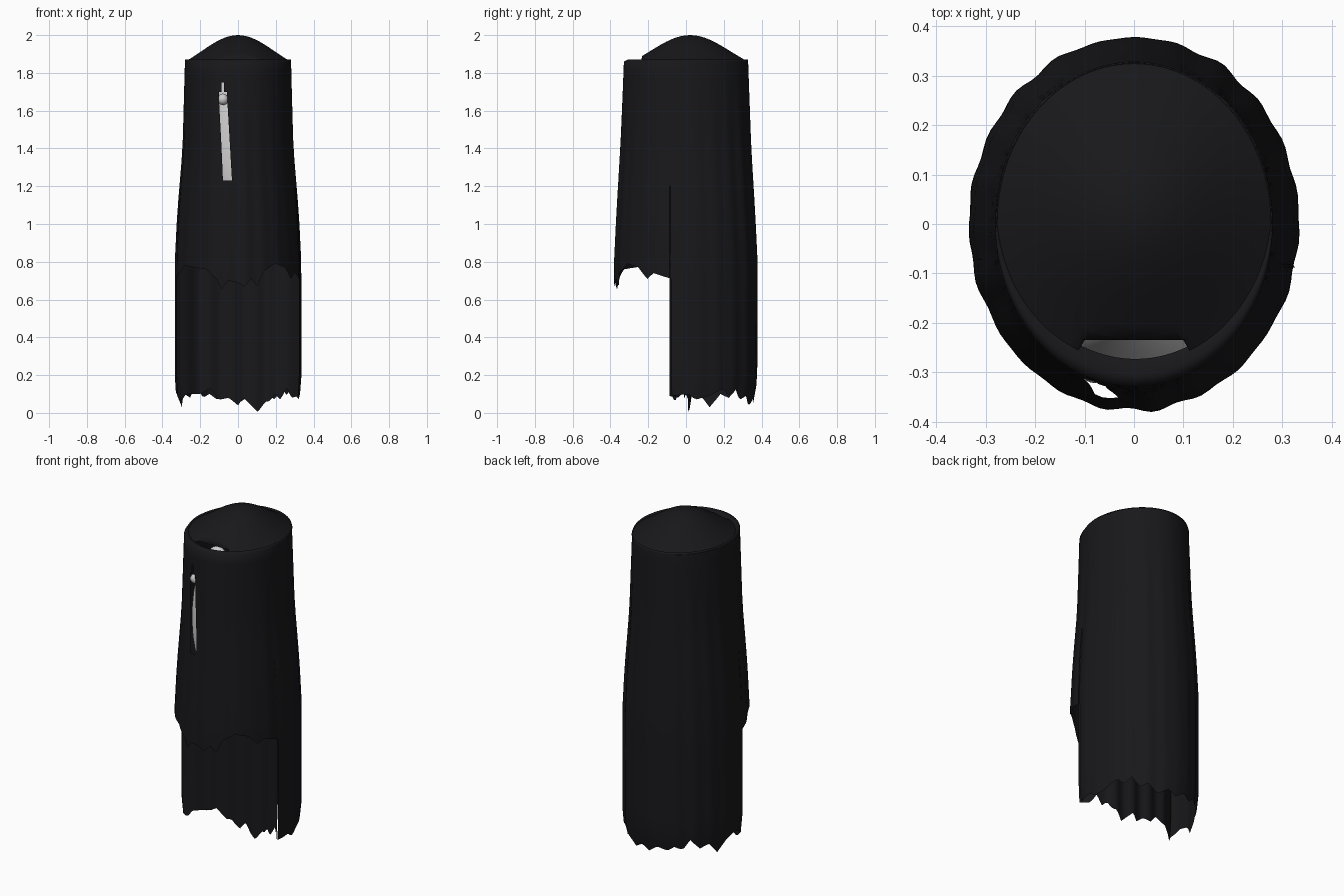
import bpy, bmesh, math, random

if "Cube" in bpy.data.objects:
    bpy.data.objects.remove(bpy.data.objects["Cube"])

random.seed(4)
N = 120
STEP = 360 / N


def material(name, color):
    m = bpy.data.materials.new(name)
    m.diffuse_color = color
    m.use_nodes = True
    m.node_tree.nodes["Principled BSDF"].inputs["Base Color"].default_value = m.diffuse_color
    return m


black = material("black_cloth", (0.009, 0.009, 0.011, 1))


def interp(table, t):
    for (a, p), (b, q) in zip(table, table[1:]):
        if t <= b:
            return p + (q - p) * max(0, t - a) / (b - a)
    return table[-1][1]


# Cloak half-widths by height: x and y
WIDTH_X = [(0, .318), (.17, .334), (.8, .334), (1.05, .322), (1.4, .293), (1.86, .281)]
WIDTH_Y = [(0, .345), (.17, .376), (.8, .378), (1.05, .366), (1.4, .345), (1.86, .329)]
# Torn hems by angle in degrees (0 = +x, 90 = back, 270 = front)
BACK_HEM = [(-12, .09), (2, .10), (8, .07), (20, .09), (32, .13), (38, .09), (45, .13),
            (53, .07), (60, .09), (71, .04), (82, .08), (90, .05), (100, .09), (110, .07),
            (117, .10), (125, .08), (132, .14), (141, .08), (150, .10), (159, .03),
            (169, .10), (180, .12), (192, .09)]
FRONT_HEM = [(192, .71), (201, .74), (213, .78), (225, .77), (240, .76), (250, .71),
             (255, .655), (261, .70), (270, .69), (276, .67), (282, .71), (288, .67),
             (294, .75), (306, .79), (318, .77), (327, .71), (333, .74), (348, .71)]
# Hem of the inner panel by x
PANEL_HEM = [(-.33, .09), (-.31, .06), (-.28, .10), (-.2, .10), (-.15, .13), (-.1, .07),
             (-.05, .08), (0, .04), (.03, .08), (.11, .005), (.15, .06), (.17, .06),
             (.2, .10), (.23, .07), (.26, .13), (.29, .08), (.33, .09)]
CREASES = [(random.randint(11, 29), random.uniform(0, 6.28)) for _ in range(5)]


def cloak_point(deg, z, shrink=1.0):
    # slight twist near the front so that the slit slants
    twist = -6 * math.exp(-((deg % 360 - 258) / 25) ** 2)
    d = deg + twist * min(1, max(0, (z - 1.23) / .45))
    a = math.radians(d)
    deep = min(1, max(0, (1.86 - z) / .5))
    fold = sum(math.sin(k * a + p + .6 * z) for k, p in CREASES) * .003 * deep
    r = shrink * (1 + fold)
    return (interp(WIDTH_X, z) * math.cos(a) * r, interp(WIDTH_Y, z) * math.sin(a) * r, z)


def finish(bm, name, mat):
    bmesh.ops.remove_doubles(bm, verts=bm.verts, dist=.0004)
    bmesh.ops.recalc_face_normals(bm, faces=bm.faces)
    me = bpy.data.meshes.new(name)
    bm.to_mesh(me)
    bm.free()
    ob = bpy.data.objects.new(name, me)
    bpy.context.collection.objects.link(ob)
    if mat:
        me.materials.append(mat)
    for p in me.polygons:
        p.use_smooth = True
    return ob


def grid(bm, rows):
    vs = [[bm.verts.new(c) for c in row] for row in rows]
    for r0, r1 in zip(vs, vs[1:]):
        for i in range(len(r0) - 1):
            bm.faces.new((r0[i], r0[i + 1], r1[i + 1], r1[i]))


# Cloak: upper tube, then separate long back and short front skirts
bm = bmesh.new()
full = [i * STEP for i in range(N + 1)]


def lip(d, amount):
    return 1 - amount * (.1 + .9 * max(0, -math.sin(math.radians(d))))


rows = [[(*cloak_point(d, 1.86, lip(d, .17))[:2], 1.855) for d in full],
        [(*cloak_point(d, 1.86, lip(d, .07))[:2], 1.872) for d in full]]
levels = [1.86, 1.8, 1.75, 1.70, 1.64, 1.55, 1.45, 1.34, 1.23, 1.12, 1.0, .9, .82]
rows += [[cloak_point(d, z) for d in full] for z in levels]
grid(bm, rows)
for start, end, hem, n in ((-12, 192, BACK_HEM, 8), (192, 348, FRONT_HEM, 2)):
    cols = [start + i * STEP for i in range(int((end - start) / STEP) + 1)]
    grid(bm, [[cloak_point(d, .82 + (interp(hem, d) - .82) * k / n) for d in cols]
              for k in range(n + 1)])
bmesh.ops.remove_doubles(bm, verts=bm.verts, dist=.0004)

# Slit in the front
hole = []
for f in bm.faces:
    c = f.calc_center_median()
    mid = -.055 - .025 * min(1, max(0, (c.z - 1.23) / .45))
    half = .011 if c.z > 1.7 else .02
    if c.y < -.25 and 1.23 < c.z < 1.75 and abs(c.x - mid) < half:
        hole.append(f)
bmesh.ops.delete(bm, geom=hole, context='FACES')
finish(bm, "cloak", black)

# Inner panel closing the open front of the long back skirt
bm = bmesh.new()
xs = [-1 + i / 30 for i in range(61)]
rows = []
for k in range(9):
    row = []
    for u in xs:
        x = .326 * u
        z = 1.2 + (interp(PANEL_HEM, x) - 1.2) * k / 8
        y = -.08 + .10 * (1 - u ** 4) + .008 * math.sin(17 * u)
        row.append((x * min(1, interp(WIDTH_X, z) / .333), y, z))
    rows.append(row)
grid(bm, rows)
finish(bm, "inner_panel", black)

# Hood crown: low dome with a straight front edge leaving a gap
bm = bmesh.new()
rows = []
for k in range(13):
    s = k / 12
    z = 1.86 + .14 * (.6 * (1 - s * s) + .2 * (1 + math.cos(math.pi * s)))
    row = []
    for d in full:
        a = math.radians(d)
        x, y = .278 * s * math.cos(a), .022 + .305 * s * math.sin(a)
        if abs(x) < .1:
            y = max(y, -.235)
        row.append((x, y, z))
    rows.append(row)
grid(bm, rows)
bmesh.ops.dissolve_degenerate(bm, dist=.0001, edges=bm.edges)
finish(bm, "hood_crown", black)


# Grey mask and eye hidden behind the cloth
def ball(name, loc, scale, tilt=0):
    bpy.ops.mesh.primitive_uv_sphere_add(segments=24, ring_count=14, radius=1, location=loc)
    ob = bpy.context.object
    ob.name = name
    ob.scale = scale
    ob.rotation_euler.x = tilt
    bpy.ops.object.shade_smooth()


ball("mask", (0, -.225, 1.46), (.14, .085, .38), -.09)
ball("eye", (-.08, -.292, 1.66), (.03, .03, .03))
